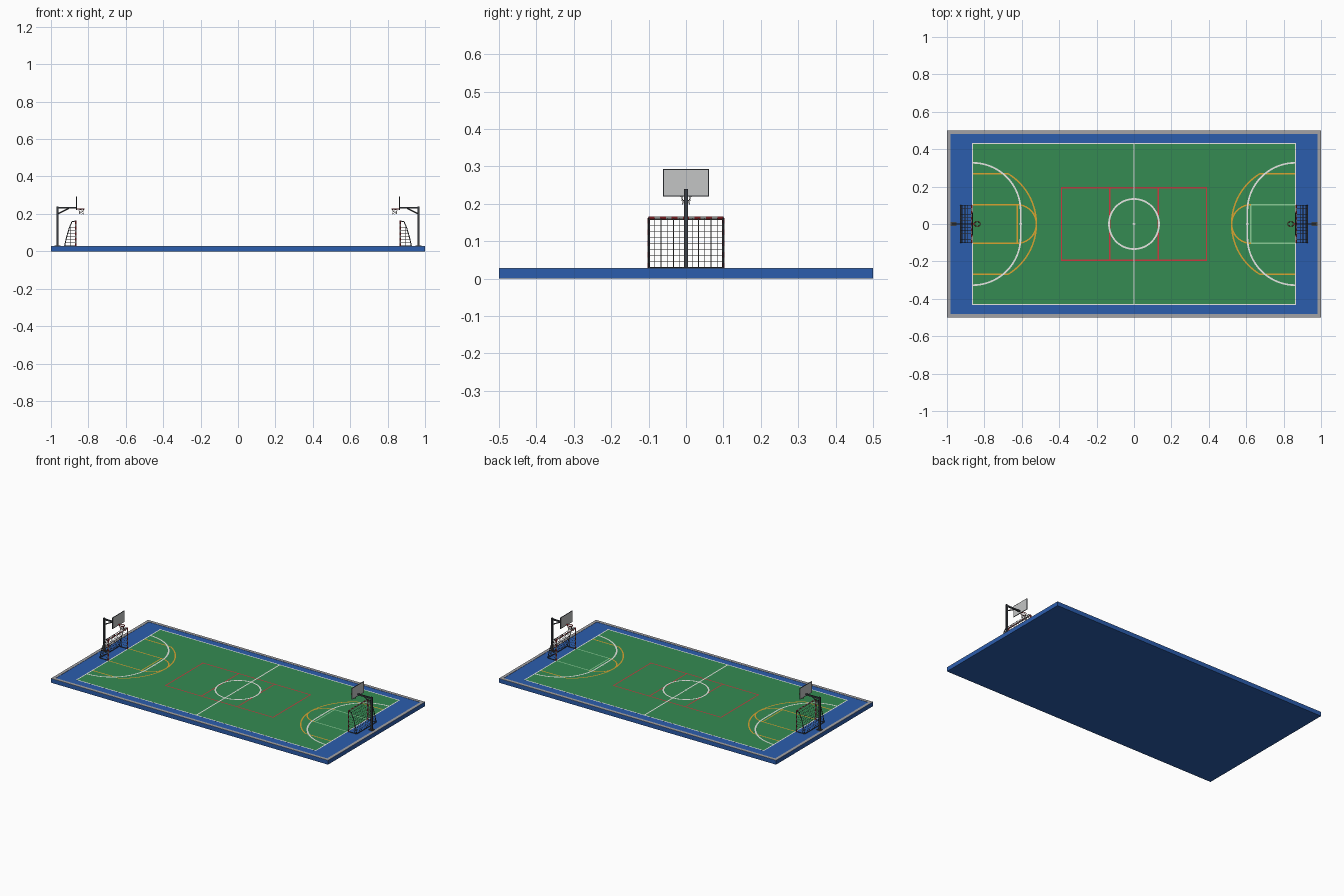
import bpy, bmesh, math
from mathutils import Vector

if "Cube" in bpy.data.objects:
    bpy.data.objects.remove(bpy.data.objects["Cube"], do_unlink=True)


def material(name, r, g, b):
    m = bpy.data.materials.new(name)
    m.use_nodes = True
    m.diffuse_color = (r, g, b, 1)
    bsdf = next(n for n in m.node_tree.nodes if n.type == 'BSDF_PRINCIPLED')
    bsdf.inputs["Base Color"].default_value = (r, g, b, 1)
    bsdf.inputs["Roughness"].default_value = 0.7
    return m


GREEN = material("court green", 0.035, 0.26, 0.085)
BLUE = material("surround blue", 0.024, 0.11, 0.42)
CURB = material("curb grey", 0.36, 0.36, 0.38)
WHITE = material("line white", 0.85, 0.85, 0.82)
YELLOW = material("line yellow", 0.7, 0.37, 0.03)
RED = material("line red", 0.6, 0.04, 0.05)
PALE = material("line pale green", 0.25, 0.6, 0.3)
METAL = material("dark metal", 0.045, 0.05, 0.06)
NET = material("net grey", 0.14, 0.13, 0.13)
BOARD = material("board grey", 0.55, 0.56, 0.56)


def finish(name, bm, *mats):
    me = bpy.data.meshes.new(name)
    bm.to_mesh(me)
    bm.free()
    for m in mats:
        me.materials.append(m)
    ob = bpy.data.objects.new(name, me)
    bpy.context.collection.objects.link(ob)
    return ob


def both_ends(ob):
    """Copy a part to the opposite end of the court."""
    twin = ob.copy()
    twin.name = ob.name + "_opposite"
    twin.rotation_euler.z = math.pi
    bpy.context.collection.objects.link(twin)


def box(bm, x0, x1, y0, y1, z0, z1):
    geo = bmesh.ops.create_cube(bm, size=1)
    for v in geo["verts"]:
        v.co = Vector((x0 + (x1 - x0) * (v.co.x + 0.5),
                       y0 + (y1 - y0) * (v.co.y + 0.5),
                       z0 + (z1 - z0) * (v.co.z + 0.5)))


def bar(bm, p, q, w, sides=4, index=0):
    """Straight rod between two points."""
    p, q = Vector(p), Vector(q)
    d = q - p
    geo = bmesh.ops.create_cone(bm, cap_ends=True, segments=sides, radius1=w / 2,
                                radius2=w / 2, depth=d.length)
    rot = d.to_track_quat('Z', 'Y')
    for v in geo["verts"]:
        v.co = rot @ v.co + (p + q) / 2
    for f in {f for v in geo["verts"] for f in v.link_faces}:
        f.material_index = index


def ribbon(bm, path, w, z):
    """Flat painted line along a path of (x, y) points."""
    pts = [Vector(p) for p in path]
    closed = (pts[0] - pts[-1]).length < 1e-5
    pairs = []
    for i, p in enumerate(pts):
        a = pts[-2] if closed and i == 0 else pts[max(i - 1, 0)]
        b = pts[1] if closed and i == len(pts) - 1 else pts[min(i + 1, len(pts) - 1)]
        t = (b - a).normalized()
        n = Vector((-t.y, t.x)) * w / 2
        pairs.append([bm.verts.new((*(p + s * n), z)) for s in (-1, 1)])
    for (a, b), (c, d) in zip(pairs, pairs[1:]):
        bm.faces.new((a, c, d, b))


def arc(cx, cy, r, a0, a1, n=24):
    return [(cx + r * math.cos(math.radians(a0 + (a1 - a0) * i / n)),
             cy + r * math.sin(math.radians(a0 + (a1 - a0) * i / n))) for i in range(n + 1)]


def outline(bm, x, y, w, z):
    h = w / 2
    for s in (-1, 1):
        ribbon(bm, [(-x - h, s * y), (x + h, s * y)], w, z)
        ribbon(bm, [(s * x, -y), (s * x, y)], w, z)


TOP = 0.0265
CX, CY = 0.863, 0.43          # court half size

# Slab, curb and playing surface
bm = bmesh.new()
box(bm, -1, 1, -0.5, 0.5, 0, TOP)
finish("slab", bm, BLUE)
bm = bmesh.new()
for s in (-1, 1):
    box(bm, -1, 1, *sorted((s * 0.48, s * 0.5)), TOP - 0.0005, TOP + 0.0015)
    box(bm, *sorted((s * 0.98, s)), -0.48, 0.48, TOP - 0.0005, TOP + 0.0015)
finish("curb", bm, CURB)
bm = bmesh.new()
box(bm, -CX, CX, -CY, CY, TOP - 0.0005, TOP + 0.0006)
finish("court_surface", bm, GREEN)

Z_RED, Z_YELLOW, Z_WHITE = TOP + 0.0011, TOP + 0.0016, TOP + 0.0021

# Red lines across the middle
bm = bmesh.new()
outline(bm, 0.388, 0.193, 0.007, Z_RED)
for s in (-1, 1):
    ribbon(bm, [(s * 0.13, -0.193), (s * 0.13, 0.193)], 0.007, Z_RED)
finish("red_lines", bm, RED)

# White boundary, halfway line and centre circle
bm = bmesh.new()
outline(bm, CX, CY, 0.007, Z_WHITE)
ribbon(bm, [(0, -CY), (0, CY)], 0.008, Z_WHITE)
ribbon(bm, arc(0, 0, 0.134, 0, 360, 48), 0.009, Z_WHITE)
ribbon(bm, arc(0, 0, 0.004, 0, 360, 12), 0.007, Z_WHITE)
finish("white_lines", bm, WHITE)

# White goal area at each end
bm = bmesh.new()
ribbon(bm, arc(CX, 0.07, 0.257, 90, 180) + arc(CX, -0.07, 0.257, 180, 270), 0.009, Z_WHITE)
ribbon(bm, arc(0.606, 0, 0.004, 0, 360, 12), 0.007, Z_WHITE)
both_ends(finish("goal_area_line", bm, WHITE))

# Yellow shooting arc and free throw circle at each end
bm = bmesh.new()
swing = math.degrees(math.asin(0.268 / 0.315))
ribbon(bm, [(CX, 0.268)] + arc(0.837, 0, 0.315, 180 - swing, 180 + swing, 32) + [(CX, -0.268)],
       0.008, Z_YELLOW)
ribbon(bm, arc(0.625, 0, 0.103, 90, 270), 0.008, Z_YELLOW)
both_ends(finish("shooting_arc", bm, YELLOW))

# Lane lines, yellow at one end and pale at the other
for s, name, mat in ((-1, "lane_yellow", YELLOW), (1, "lane_pale", PALE)):
    bm = bmesh.new()
    for y in (-0.103, 0.103):
        ribbon(bm, sorted([(s * 0.625, y), (s * CX, y)]), 0.007, Z_YELLOW)
    ribbon(bm, [(s * 0.625, -0.106), (s * 0.625, 0.106)], 0.007, Z_YELLOW)
    finish(name, bm, mat)

# Hoop stand: pole, arm, brace and foot plate
bm = bmesh.new()
box(bm, 0.959, 0.971, -0.005, 0.005, TOP, 0.24)
box(bm, 0.866, 0.971, -0.004, 0.004, 0.228, 0.237)
bar(bm, (0.963, 0, 0.2), (0.905, 0, 0.23), 0.007)
box(bm, 0.95, 0.98, -0.012, 0.012, TOP, TOP + 0.004)
both_ends(finish("hoop_stand", bm, METAL))

# Backboard with its dark frame
bm = bmesh.new()
box(bm, 0.8615, 0.8645, -0.06, 0.06, 0.221, 0.292)
both_ends(finish("backboard", bm, BOARD))
bm = bmesh.new()
for s in (-1, 1):
    box(bm, 0.861, 0.865, *sorted((s * 0.059, s * 0.061)), 0.22, 0.293)
for z in (0.22, 0.291):
    box(bm, 0.861, 0.865, -0.06, 0.06, z, z + 0.002)
both_ends(finish("backboard_frame", bm, METAL))

# Hoop ring and its tapered net
HX, HR, HZ = 0.838, 0.016, 0.226
bm = bmesh.new()
ring = arc(HX, 0, HR, 0, 360, 20)
for a, b in zip(ring, ring[1:]):
    bar(bm, (*a, HZ), (*b, HZ), 0.004, 6)
box(bm, HX + HR, 0.863, -0.005, 0.005, HZ - 0.002, HZ + 0.002)
both_ends(finish("hoop_ring", bm, RED))
bm = bmesh.new()
levels = [(HR, HZ), (0.013, HZ - 0.01), (0.011, HZ - 0.019), (0.0105, HZ - 0.028)]
for k, ((r0, z0), (r1, z1)) in enumerate(zip(levels, levels[1:])):
    upper = arc(HX, 0, r0, 18 * k, 360 + 18 * k, 10)
    for turn in (-18, 18):
        lower = arc(HX, 0, r1, 18 * k + turn, 360 + 18 * k + turn, 10)
        for a, b in zip(upper[:-1], lower):
            bar(bm, (*a, z0), (*b, z1), 0.0013, 3)
both_ends(finish("hoop_net", bm, NET))

# Goal mouth: striped posts and crossbar
GX, GY, GZ = 0.867, 0.1, 0.162
bm = bmesh.new()


def striped(p, q, n):
    p, q = Vector(p), Vector(q)
    for i in range(n):
        bar(bm, p.lerp(q, i / n), p.lerp(q, (i + 1) / n), 0.007, 8, i % 2)


striped((GX, -GY, GZ), (GX, GY, GZ), 13)
for s in (-1, 1):
    striped((GX, s * GY, GZ), (GX, s * GY, TOP), 9)
both_ends(finish("goal_mouth", bm, RED, WHITE))

# Goal rear frame follows a leaning profile of (x, z)
profile = [(GX, GZ), (0.888, 0.158), (0.902, 0.125), (0.917, 0.075), (0.927, TOP + 0.002)]


def back_x(z):
    for (x0, z0), (x1, z1) in zip(profile, profile[1:]):
        if z1 <= z <= z0:
            return x0 + (x1 - x0) * (z0 - z) / (z0 - z1)
    return profile[-1][0]


bm = bmesh.new()
for y in (-GY, GY):
    for (x0, z0), (x1, z1) in zip(profile, profile[1:]):
        bar(bm, (x0, y, z0), (x1, y, z1), 0.005, 6)
    bar(bm, (GX, y, TOP + 0.002), (0.927, y, TOP + 0.002), 0.005, 6)
bar(bm, (0.927, -GY, TOP + 0.002), (0.927, GY, TOP + 0.002), 0.005, 6)
both_ends(finish("goal_rear_frame", bm, METAL))

# Goal net: back grid plus two side grids
bm = bmesh.new()
COLS, ROWS, T = 12, 8, 0.0018
for i in range(COLS + 1):
    y = -GY + 2 * GY * i / COLS
    for (x0, z0), (x1, z1) in zip(profile, profile[1:]):
        bar(bm, (x0, y, z0), (x1, y, z1), T)
for j in range(ROWS):
    z = TOP + 0.003 + (0.157 - TOP - 0.003) * (j + 1) / ROWS
    x = back_x(z)
    bar(bm, (x, -GY, z), (x, GY, z), T)
    for y in (-GY, GY):
        bar(bm, (GX, y, z), (x, y, z), T)
for x in (0.882, 0.897, 0.912):
    top = max(z / 1000 for z in range(27, 163) if back_x(z / 1000) >= x)
    for y in (-GY, GY):
        bar(bm, (x, y, TOP), (x, y, top), T)
both_ends(finish("goal_net", bm, NET))
